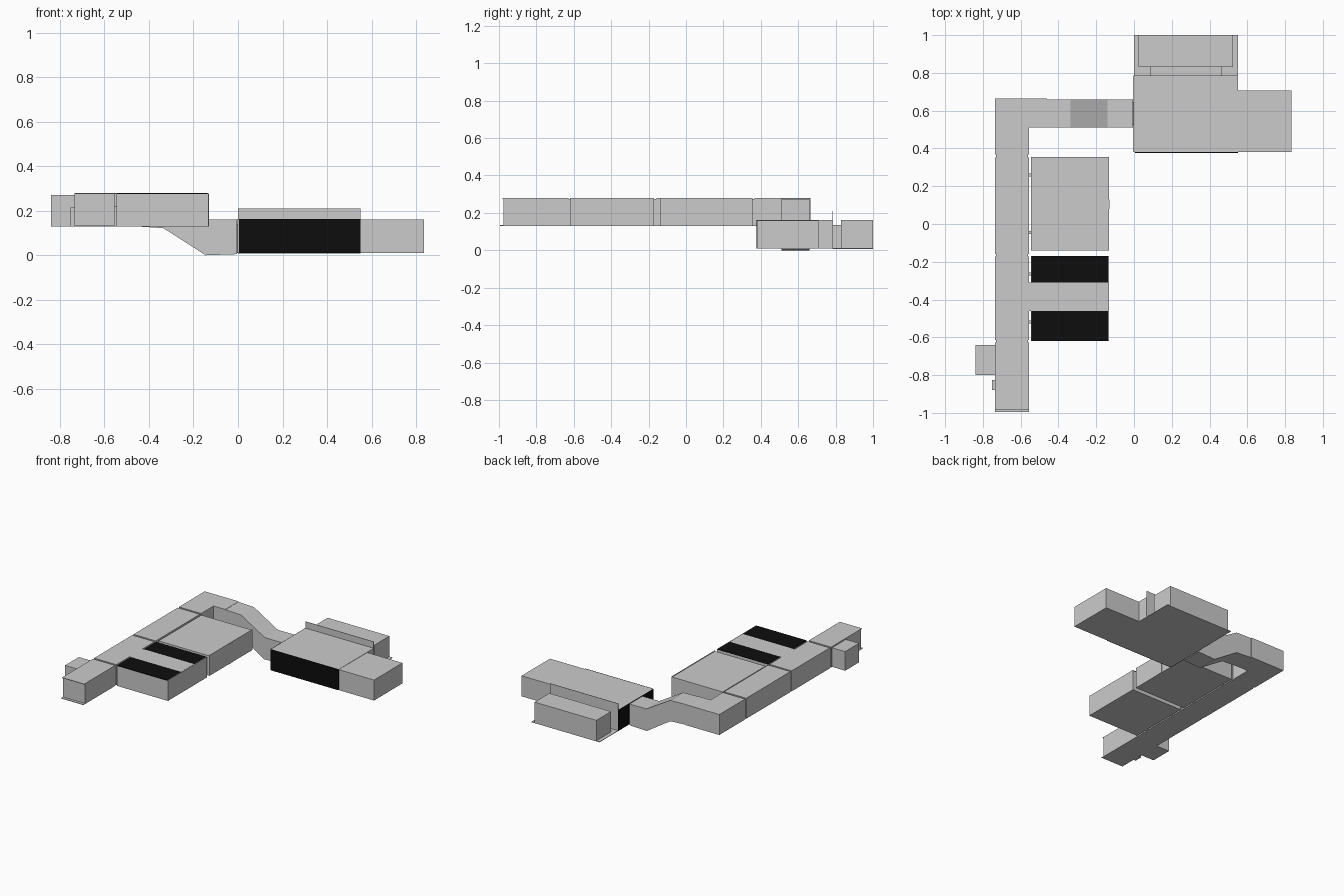
import bpy, bmesh

if "Cube" in bpy.data.objects:
    bpy.data.objects.remove(bpy.data.objects["Cube"])

black = bpy.data.materials.new("black")
black.diffuse_color = (0.004, 0.004, 0.004, 1)
black.use_nodes = True
black.node_tree.nodes["Principled BSDF"].inputs["Base Color"].default_value = black.diffuse_color


def mesh_object(name, bm, mat=None):
    bmesh.ops.recalc_face_normals(bm, faces=bm.faces)
    me = bpy.data.meshes.new(name)
    bm.to_mesh(me)
    bm.free()
    ob = bpy.data.objects.new(name, me)
    bpy.context.collection.objects.link(ob)
    if mat:
        me.materials.append(mat)
    return ob


def box(name, x0, x1, y0, y1, z0, z1, mat=None):
    bm = bmesh.new()
    bmesh.ops.create_cube(bm, size=1)
    for v in bm.verts:
        v.co = (x1 if v.co.x > 0 else x0, y1 if v.co.y > 0 else y0, z1 if v.co.z > 0 else z0)
    return mesh_object(name, bm, mat)


def extrude_y(name, profile, y0, y1):
    bm = bmesh.new()
    f = bm.faces.new([bm.verts.new((x, y0, z)) for x, z in profile])
    ext = bmesh.ops.extrude_face_region(bm, geom=[f])
    moved = [e for e in ext["geom"] if isinstance(e, bmesh.types.BMVert)]
    bmesh.ops.translate(bm, verts=moved, vec=(0, y1 - y0, 0))
    return mesh_object(name, bm)


LO, HI = 0.13, 0.28   # upper level floor and roof

# Long corridor in segments, joined by slightly smaller door frames
cuts = [-0.975, -0.62, -0.165, 0.36, 0.665]
for i in range(4):
    a, b = cuts[i] + 0.007 * (i > 0), cuts[i + 1] - 0.007 * (i < 3)
    box(f"corridor_{i}", -0.735, -0.555, a, b, LO, HI)
    if i < 3:
        box(f"corridor_frame_{i}", -0.73, -0.56, b - 0.002, b + 0.016, LO, HI - 0.006)
box("corridor_end_sill", -0.735, -0.555, -0.995, -0.97, LO, LO + 0.004)
box("corridor_end_lintel", -0.735, -0.555, -0.985, -0.97, HI - 0.004, HI)

# Side closet and alcove off the corridor
box("side_closet", -0.84, -0.735, -0.80, -0.64, LO, 0.27)
box("side_alcove", -0.752, -0.734, -0.88, -0.825, LO, 0.215)

# Two rooms beside the corridor
for name, y0, y1 in (("north_room", -0.14, 0.355), ("south_room", -0.62, -0.17)):
    box(name, -0.545, -0.133, y0, y1, LO, HI - 0.004)
    box(name + "_rim", -0.137, -0.133, y0, y1, HI - 0.005, HI)

# Doorways linking rooms to corridor
for i, y in enumerate((0.26, -0.045, -0.265, -0.52)):
    box(f"room_door_{i}", -0.562, -0.54, y - 0.008, y + 0.008, LO, 0.22)
box("north_room_outer_door", -0.16, -0.131, 0.08, 0.13, LO, HI - 0.004)

# Dark louvred roof bands on the south room
for i, (y0, y1) in enumerate(((-0.31, -0.17), (-0.62, -0.46))):
    box(f"roof_louvre_{i}", -0.543, -0.138, y0, y1, HI - 0.005, HI, black)
box("south_roof_panel", -0.555, -0.138, -0.46, -0.31, HI - 0.005, HI)

# Connector that ramps down to the lower level
extrude_y("upper_link", [(-0.556, LO), (-0.46, LO), (-0.46, HI), (-0.556, HI)], 0.51, 0.665)
extrude_y("ramp_passage", [(-0.46, LO), (-0.335, 0.122), (-0.145, 0.0), (-0.005, 0.005),
                           (-0.005, 0.16), (-0.14, 0.16), (-0.335, 0.275), (-0.46, 0.278)], 0.51, 0.66)
box("ramp_door", -0.008, 0.004, 0.525, 0.645, 0.01, 0.14)

# Lower hall, east wing and dark louvred walls
box("main_hall", 0.0, 0.55, 0.38, 0.785, 0.01, 0.162)
box("east_wing", 0.55, 0.835, 0.38, 0.708, 0.01, 0.16)
box("hall_front_louvre", 0.005, 0.55, 0.376, 0.381, 0.01, 0.162, black)
box("hall_side_louvre", -0.003, 0.001, 0.38, 0.785, 0.01, 0.162, black)

# Back room with its neck, floor slab and thin divider wall
box("back_floor", 0.0, 0.55, 0.78, 1.0, 0.008, 0.012)
box("back_neck", 0.085, 0.465, 0.78, 0.835, 0.01, 0.135)
box("back_room", 0.025, 0.525, 0.83, 1.0, 0.01, 0.162)
box("divider_wall", 0.0, 0.55, 0.783, 0.786, 0.01, 0.21)
